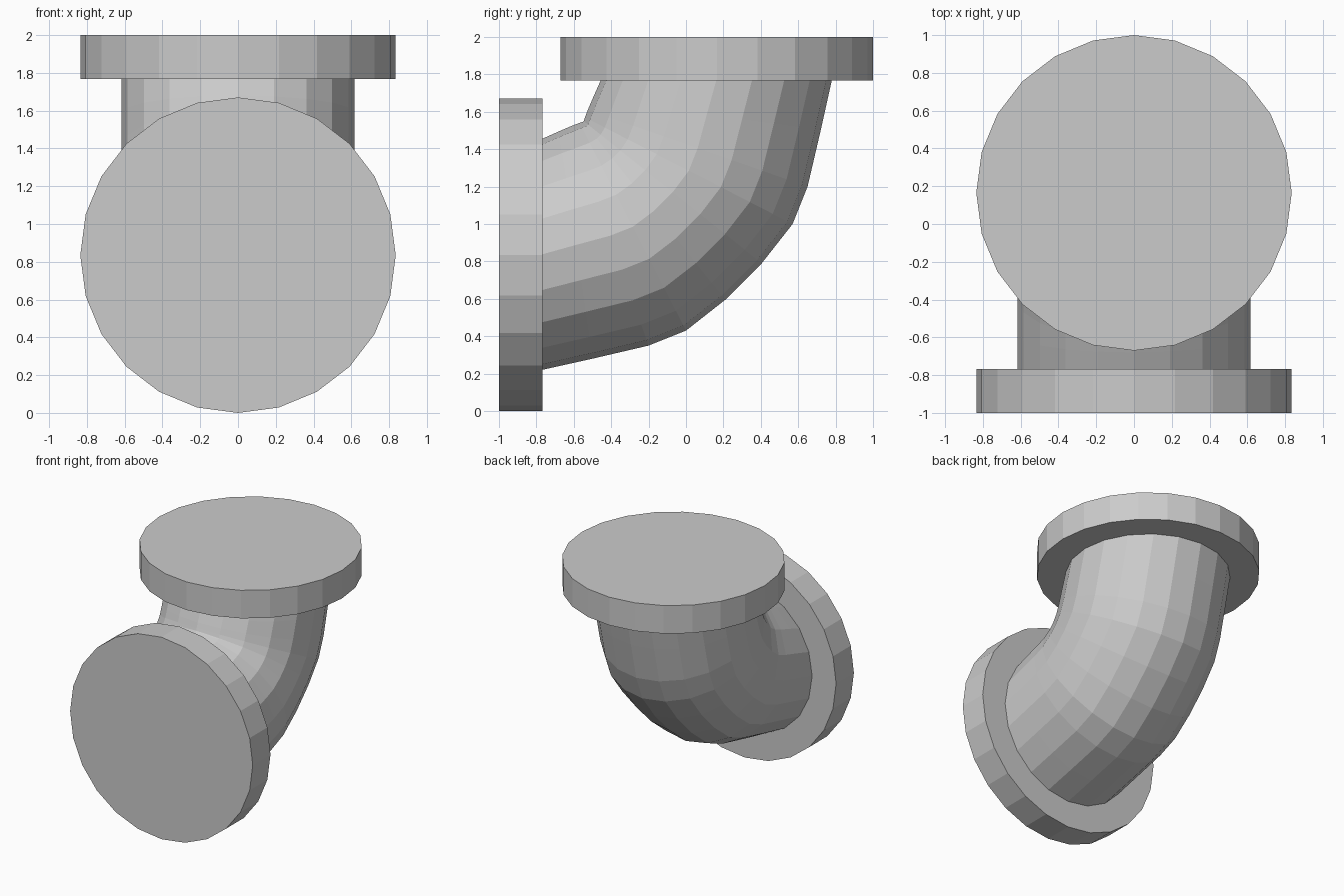
import bpy, bmesh
from math import sin, cos, pi
from mathutils import Vector

if "Cube" in bpy.data.objects:
    bpy.data.objects.remove(bpy.data.objects["Cube"])


def flange(name, loc, rot_x):
    bpy.ops.mesh.primitive_cylinder_add(vertices=24, radius=0.835, depth=0.232,
                                        location=loc, rotation=(rot_x, 0, 0))
    bpy.context.object.name = name


def mirrored(half):
    # The elbow is symmetric about its 45 degree plane: (y, z) -> (1 - z, 1 - y)
    return half + [(1 - z, 1 - y) for y, z in reversed(half)]


# End flanges
flange("top_flange", (0, 0.165, 1.884), 0)
flange("front_flange", (0, -0.884, 0.835), pi / 2)

# Elbow pipe: rings spanning from the outer bend to the tight inner bend
outer = mirrored([(-0.77, 0.22), (-0.5, 0.28), (-0.2, 0.35), (0, 0.43), (0.21, 0.595)])
inner = mirrored([(-0.77, 1.455), (-0.68, 1.495), (-0.61, 1.525), (-0.57, 1.54), (-0.55, 1.547)])
SIDES, HALF_WIDTH = 20, 0.616

bm = bmesh.new()
rings = []
for o, i in zip(outer, inner):
    a, b = Vector((0, *o)), Vector((0, *i))
    mid, arm = (a + b) / 2, (b - a) / 2
    rings.append([bm.verts.new(mid + arm * cos(t) + Vector((HALF_WIDTH * sin(t), 0, 0)))
                  for t in (2 * pi * k / SIDES for k in range(SIDES))])
for r, s in zip(rings, rings[1:]):
    for k in range(SIDES):
        n = (k + 1) % SIDES
        bm.faces.new((r[k], r[n], s[n], s[k]))
bm.faces.new(rings[0])
bm.faces.new(rings[-1])
bmesh.ops.recalc_face_normals(bm, faces=bm.faces)
mesh = bpy.data.meshes.new("elbow_pipe")
bm.to_mesh(mesh)
bm.free()
bpy.context.collection.objects.link(bpy.data.objects.new("elbow_pipe", mesh))
